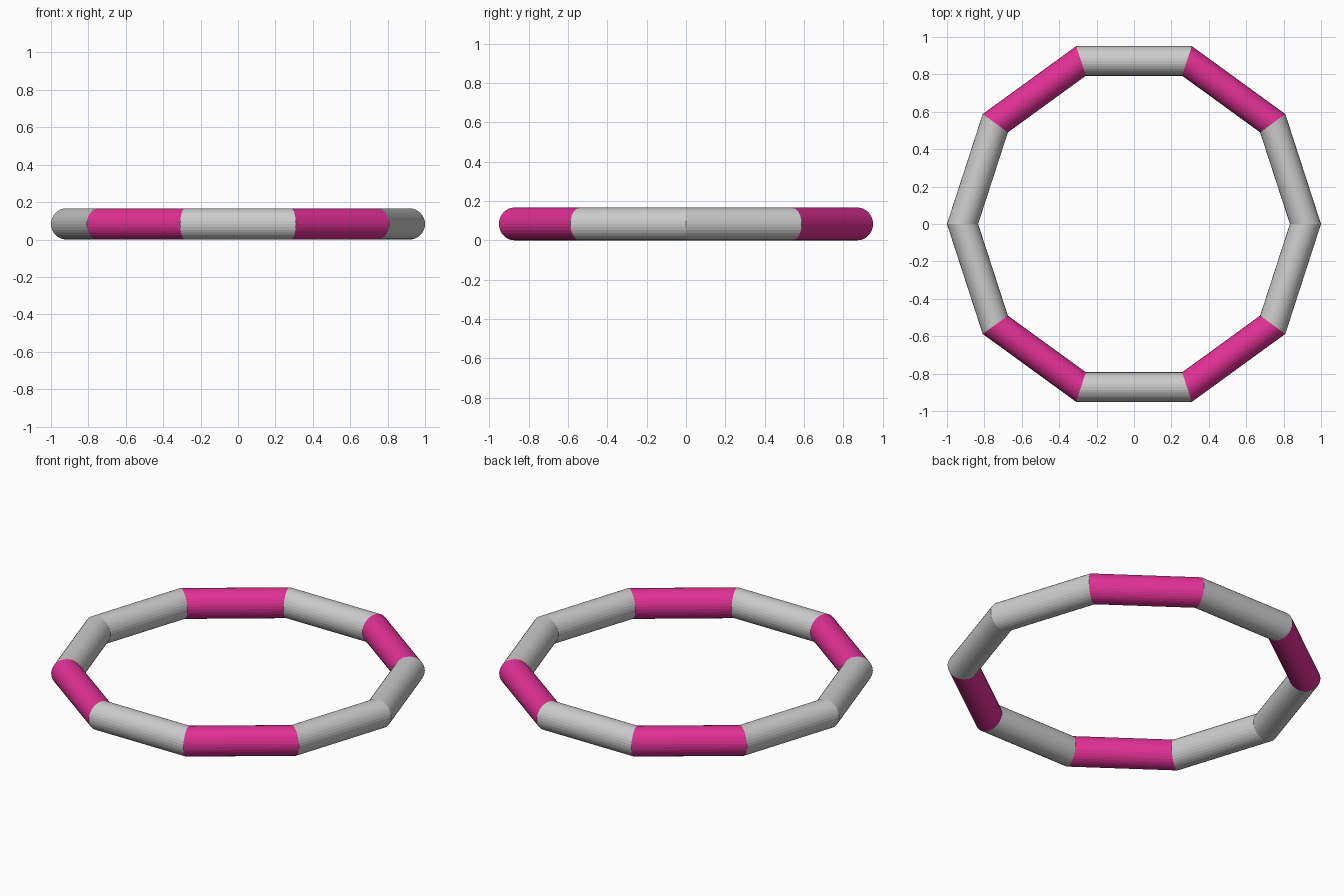
import bpy, bmesh
from math import cos, sin, pi

if "Cube" in bpy.data.objects:
    bpy.data.objects.remove(bpy.data.objects["Cube"])

R, r = 0.9167, 0.0833      # ring and tube radii
SEGS, SIDES = 10, 32
PINK = {1, 3, 6, 8}

pink = bpy.data.materials.new("pink")
pink.diffuse_color = (0.75, 0.03, 0.30, 1)
pink.use_nodes = True
pink.node_tree.nodes["Principled BSDF"].inputs["Base Color"].default_value = pink.diffuse_color


def section(bm, angle):
    """Mitred tube cross-section in the radial plane at this angle."""
    loop = []
    for j in range(SIDES):
        t = 2 * pi * j / SIDES
        d = R + r * cos(t)
        loop.append(bm.verts.new((d * cos(angle), d * sin(angle), r + r * sin(t))))
    return loop


# Ten straight tube sections joined into a hoop
for i in range(SEGS):
    bm = bmesh.new()
    a = section(bm, 2 * pi * i / SEGS)
    b = section(bm, 2 * pi * (i + 1) / SEGS)
    for j in range(SIDES):
        k = (j + 1) % SIDES
        bm.faces.new((a[j], a[k], b[k], b[j]))
    bmesh.ops.recalc_face_normals(bm, faces=bm.faces)
    # make sure the outside faces outwards
    top = max(bm.faces, key=lambda f: f.calc_center_median().z)
    if top.normal.z < 0:
        bmesh.ops.reverse_faces(bm, faces=bm.faces)
    name = f"{'pink' if i in PINK else 'grey'}_hoop_section_{i + 1}"
    mesh = bpy.data.meshes.new(name)
    bm.to_mesh(mesh)
    bm.free()
    if i in PINK:
        mesh.materials.append(pink)
    bpy.context.collection.objects.link(bpy.data.objects.new(name, mesh))
